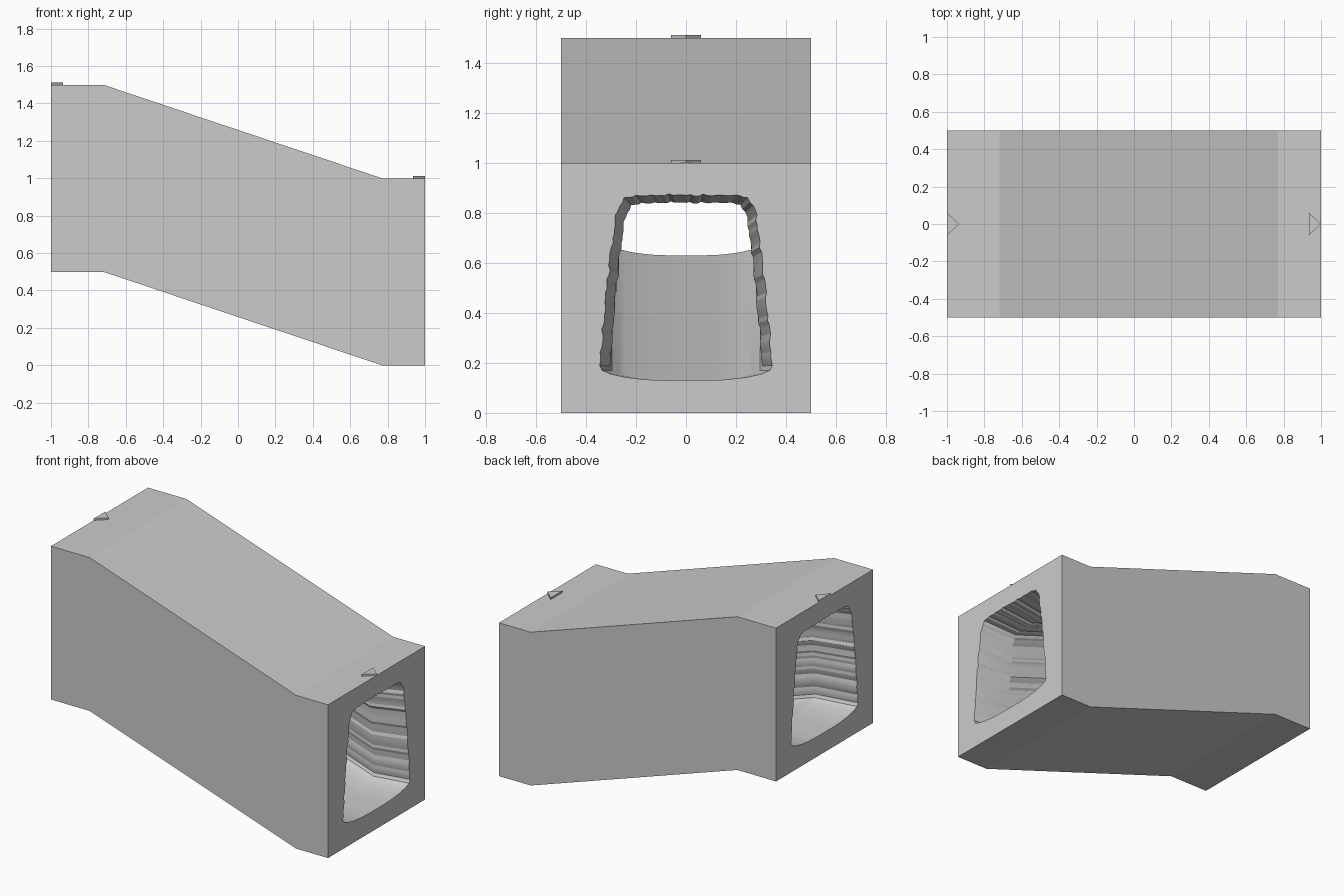
import bpy, bmesh, math, random
from mathutils import Vector

if "Cube" in bpy.data.objects:
    bpy.data.objects.remove(bpy.data.objects["Cube"])

random.seed(4)


def new_object(name, bm):
    bmesh.ops.recalc_face_normals(bm, faces=bm.faces)
    mesh = bpy.data.meshes.new(name)
    bm.to_mesh(mesh)
    bm.free()
    ob = bpy.data.objects.new(name, mesh)
    bpy.context.collection.objects.link(ob)
    return ob


def loft(name, sections):
    """Skin a closed tube with end caps through matching rings of points."""
    bm = bmesh.new()
    rings = [[bm.verts.new(p) for p in ring] for ring in sections]
    n = len(rings[0])
    for a, b in zip(rings, rings[1:]):
        for i in range(n):
            j = (i + 1) % n
            bm.faces.new((a[i], a[j], b[j], b[i]))
    bm.faces.new(rings[0])
    bm.faces.new(rings[-1])
    return new_object(name, bm)


# Sloping solid block, level at both ends
path = [(-1, 0.5), (-0.72, 0.5), (0.77, 0), (1, 0)]
square = [(-0.5, 0), (0.5, 0), (0.5, 1), (-0.5, 1)]
block = loft("tunnel_block", [[(x, y, z + h) for y, z in square] for x, h in path])

# Tunnel cross-section: smooth dished floor, rough rock walls and ceiling
half = [(0, 0.130), (0.08, 0.130), (0.16, 0.133), (0.24, 0.142), (0.30, 0.155),
        (0.335, 0.17), (0.345, 0.19), (0.34, 0.26), (0.318, 0.48), (0.295, 0.68),
        (0.28, 0.79), (0.268, 0.83), (0.245, 0.858), (0.20, 0.868), (0.12, 0.871), (0, 0.872)]
outline = half + [(-y, z) for y, z in half[-2:0:-1]]


def rough_outline(points, step=0.018):
    out = []
    for i, p in enumerate(points):
        a, b = Vector(p), Vector(points[(i + 1) % len(points)])
        count = max(1, round((b - a).length / step))
        side = (b - a).normalized()
        for k in range(count):
            q = a.lerp(b, k / count)
            if q.y > 0.2:
                q += Vector((side.y, -side.x)) * random.uniform(-0.005, 0.005)
            out.append(q)
    return out


ring = rough_outline(outline)


def section(x, h, squeeze):
    # squeeze narrows the walls and lowers the ceiling, the floor stays put
    return [(x, p.x * (1 - 0.115 * squeeze), h + 0.13 + (p.y - 0.13) * (1 - 0.04 * squeeze))
            for p in ring]


stations = [(-1.02, 0.5, -0.07), (-0.72, 0.5, 1), (0.77, 0, 1), (1.02, 0, -0.09)]
cutter = loft("tunnel_cutter", [section(*s) for s in stations])
cutter.hide_render = True

cut = block.modifiers.new("tunnel", "BOOLEAN")
cut.operation = "DIFFERENCE"
cut.solver = "EXACT"
cut.object = cutter
bpy.context.view_layer.objects.active = block
block.select_set(True)
bpy.ops.object.modifier_apply(modifier=cut.name)
bpy.data.objects.remove(cutter)
bpy.ops.object.shade_smooth_by_angle(angle=math.radians(14))

# Small direction arrows on the roof, both pointing to +x
for name, x, z in (("high_end_arrow", -1, 1.5), ("low_end_arrow", 0.935, 1.0)):
    tri = [(x, -0.06), (x + 0.065, 0), (x, 0.06)]
    loft(name, [[(px, py, z - 0.005) for px, py in tri],
                [(px, py, z + 0.012) for px, py in tri]])
